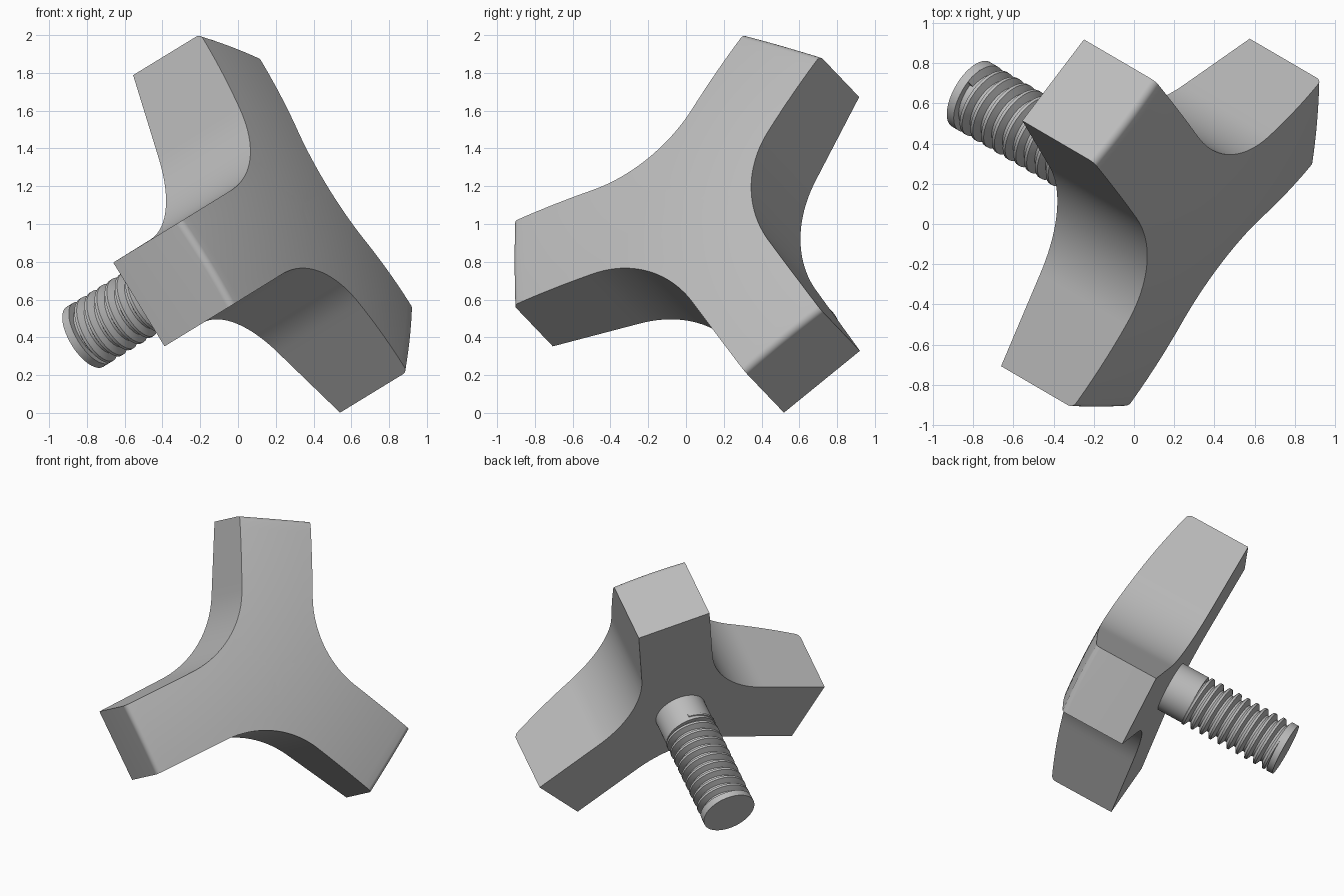
import bpy, bmesh
from math import sin, cos, pi, radians, sqrt
from mathutils import Vector, Matrix

if "Cube" in bpy.data.objects:
    bpy.data.objects.remove(bpy.data.objects["Cube"])

# Single grey finish
grey = bpy.data.materials.new("plain grey")
grey.use_nodes = True
grey.diffuse_color = (0.5, 0.5, 0.5, 1)
grey.node_tree.nodes["Principled BSDF"].inputs["Base Color"].default_value = (0.5, 0.5, 0.5, 1)

# Tilted frame: z out of the domed front, x along the upper arm
normal = Vector((0.764, -0.446, 0.467)).normalized()
side = normal.cross(Vector((-0.271, 0.45, 0.851))).normalized()
frame = Matrix((side.cross(normal), side, normal)).transposed().to_4x4()
frame = Matrix.Translation((-0.123, 0.243, 0.823)) @ frame

REACH, HALF, FILLET, ROUND = 1.06, 0.26, 0.68, 0.03
ARM_ANGLES = [i * 2 * pi / 3 for i in range(3)]


def finish(name, bm, angle=30):
    bmesh.ops.recalc_face_normals(bm, faces=bm.faces)
    mesh = bpy.data.meshes.new(name)
    bm.to_mesh(mesh)
    bm.free()
    obj = bpy.data.objects.new(name, mesh)
    bpy.context.collection.objects.link(obj)
    mesh.materials.append(grey)
    mesh.transform(frame)
    bpy.ops.object.select_all(action="DESELECT")
    obj.select_set(True)
    bpy.context.view_layer.objects.active = obj
    bpy.ops.object.shade_smooth_by_angle(angle=radians(angle))
    return obj


def front_height(co):
    """Shallow dome with a small round-over at each arm tip."""
    z = 0.605 - 0.117 * (co.x ** 2 + co.y ** 2)
    along = max(co.x * cos(a) + co.y * sin(a) for a in ARM_ANGLES)
    over = min(max(along - REACH + ROUND, 0), ROUND)
    return z - ROUND + sqrt(ROUND ** 2 - over ** 2)


# Rows across one arm: hub wedge, fillet, straight part, rounded tip
centre = (HALF + FILLET) / sin(pi / 3)
cx, cy = centre * cos(pi / 3), centre * sin(pi / 3)
rows = [(0, 0)]
arc = [radians(210 + 30 + 30 * i / 10) for i in range(11)]
arc = [(cx + FILLET * cos(t), cy + FILLET * sin(t)) for t in arc]
rows += [(arc[0][0] * i / 4, arc[0][1] * i / 4) for i in range(1, 4)] + arc
straight = REACH - ROUND - cx
rows += [(cx + straight * i / 10, HALF) for i in range(1, 11)]
rows += [(REACH - ROUND + ROUND * sin(i * pi / 12), HALF) for i in range(1, 7)]

# Three-armed knob body
COLS = 8
bm = bmesh.new()
for a in ARM_ANGLES:
    turn = Matrix.Rotation(a, 3, "Z")
    grid = []
    for x, w in rows:
        if w == 0:
            grid.append([bm.verts.new((0, 0, 0))] * (COLS + 1))
        else:
            grid.append([bm.verts.new(turn @ Vector((x, w * (2 * j / COLS - 1), 0)))
                         for j in range(COLS + 1)])
    for near, far in zip(grid, grid[1:]):
        for j in range(COLS):
            corners = [near[j], far[j], far[j + 1], near[j + 1]]
            bm.faces.new(list(dict.fromkeys(corners)))
bmesh.ops.remove_doubles(bm, verts=bm.verts, dist=0.0005)
back = list(bm.faces)
raised = bmesh.ops.extrude_face_region(bm, geom=back, use_keep_orig=True)["geom"]
for v in (g for g in raised if isinstance(g, bmesh.types.BMVert)):
    v.co.z = front_height(v.co)
finish("knob_body", bm)


# Stud: plain cylinders along the back of the axis
def cylinder(name, radius, start, end):
    bm = bmesh.new()
    bmesh.ops.create_cone(bm, cap_ends=True, segments=64, radius1=radius, radius2=radius,
                          depth=end - start,
                          matrix=Matrix.Translation((0, 0, -(start + end) / 2)))
    finish(name, bm)


cylinder("stud_collar", 0.18, -0.05, 0.2)
cylinder("stud_core", 0.148, 0.15, 0.88)
cylinder("stud_end", 0.186, 0.855, 0.9)

# Helical thread ridge
PITCH, STEPS, TURNS = 0.07, 48, 10
profile = [(0.14, -0.032), (0.186, -0.008), (0.186, 0.008), (0.14, 0.032)]
bm = bmesh.new()
rings = []
for i in range(STEPS * TURNS + 1):
    t = 2 * pi * i / STEPS
    depth = 0.165 + PITCH * i / STEPS
    rings.append([bm.verts.new((r * cos(t), r * sin(t), -depth - dz)) for r, dz in profile])
for p, q in zip(rings, rings[1:]):
    for k in range(4):
        m = (k + 1) % 4
        bm.faces.new((p[k], p[m], q[m], q[k]))
bm.faces.new(rings[0])
bm.faces.new(rings[-1])
finish("stud_thread", bm)
